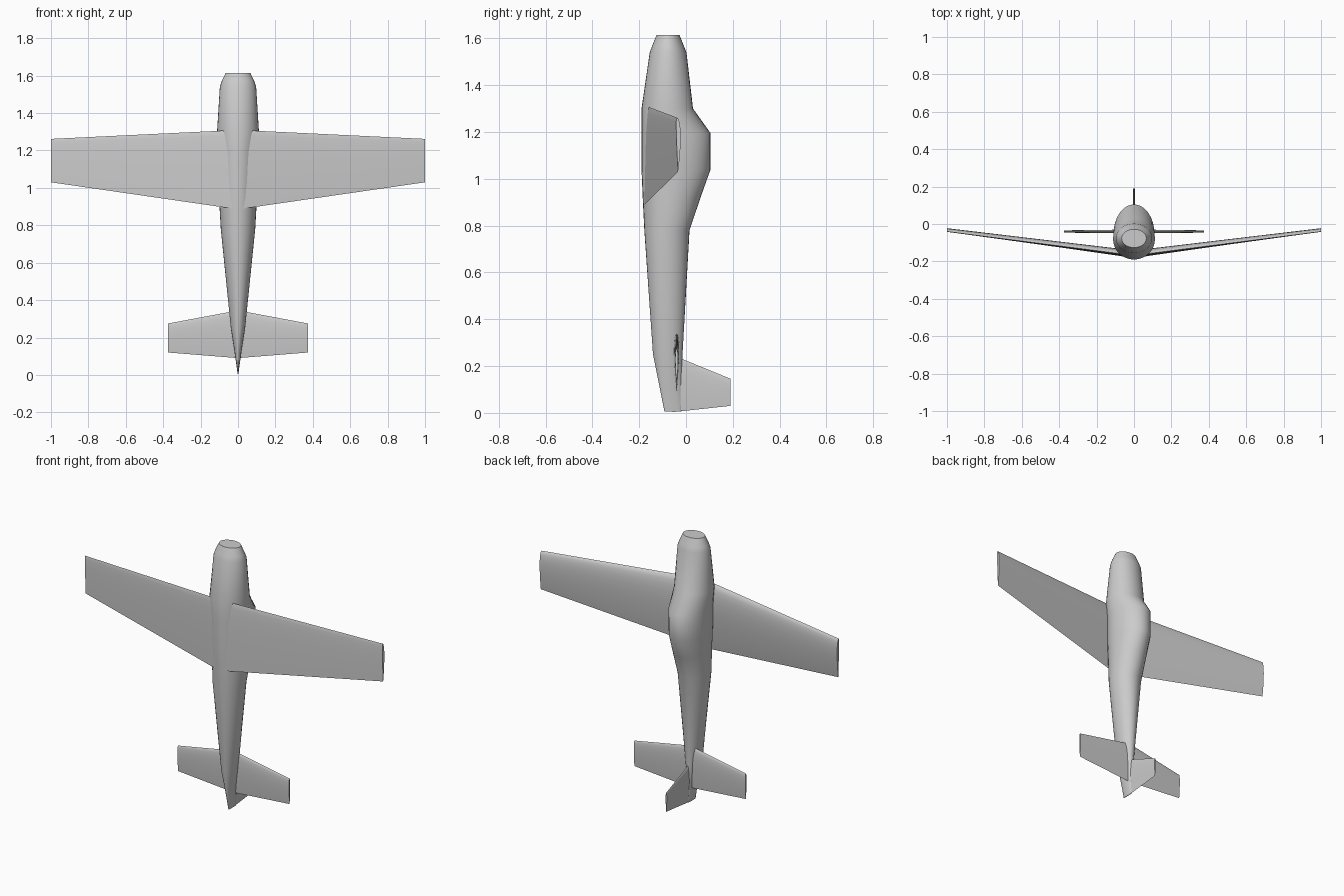
import bpy, math
from mathutils import Vector

cube = bpy.data.objects.get("Cube")
if cube:
    bpy.data.objects.remove(cube, do_unlink=True)

grey = bpy.data.materials.new("plain grey")
grey.use_nodes = True
GREY = (0.6, 0.6, 0.6, 1)
grey.diffuse_color = GREY
grey.node_tree.nodes["Principled BSDF"].inputs["Base Color"].default_value = GREY


def loft(name, rings, angle=50):
    """Skin a list of equal-length closed rings and cap both ends."""
    n = len(rings[0])
    verts = [p for ring in rings for p in ring]
    faces = [tuple(reversed(range(n))),
             tuple(range(len(verts) - n, len(verts)))]
    for r in range(len(rings) - 1):
        for i in range(n):
            a, b = r * n + i, r * n + (i + 1) % n
            faces.append((a, b, b + n, a + n))
    mesh = bpy.data.meshes.new(name)
    mesh.from_pydata(verts, [], faces)
    mesh.materials.append(grey)
    obj = bpy.data.objects.new(name, mesh)
    bpy.context.collection.objects.link(obj)
    bpy.ops.object.select_all(action='DESELECT')
    obj.select_set(True)
    bpy.context.view_layer.objects.active = obj
    # Consistent outward normals, then smooth skin with crisp caps
    bpy.ops.object.mode_set(mode='EDIT')
    bpy.ops.mesh.select_all(action='SELECT')
    bpy.ops.mesh.normals_make_consistent(inside=False)
    bpy.ops.object.mode_set(mode='OBJECT')
    bpy.ops.object.shade_smooth_by_angle(angle=math.radians(angle))
    return obj


def body_ring(z, belly, back, half_width, sides=32):
    """Egg section: widest line stays low where the canopy bulges."""
    mid = min((belly + back) / 2, -0.055)
    ring = []
    for i in range(sides):
        a = 2 * math.pi * i / sides
        reach = back - mid if math.sin(a) > 0 else mid - belly
        ring.append((half_width * math.cos(a), mid + reach * math.sin(a), z))
    return ring


def foil_ring(lead, trail, span_dir, up, down, steps=12):
    """Airfoil section between a leading and a trailing point."""
    lead, trail = Vector(lead), Vector(trail)
    chord = trail - lead
    normal = Vector(span_dir).cross(chord).normalized()
    ts = [(1 - math.cos(math.pi * i / steps)) / 2 for i in range(steps + 1)]

    def bulge(t):
        return 2.6 * (0.594 * math.sqrt(t) - 0.252 * t - 0.703 * t ** 2
                      + 0.569 * t ** 3 - 0.208 * t ** 4) * 1.3

    top = [lead + chord * t + normal * up * bulge(t) for t in ts]
    bottom = [lead + chord * t - normal * down * bulge(t) for t in ts[1:-1]]
    return top + bottom[::-1]


# Fuselage with canopy hump: height, belly, back, half width
stations = [
    (0.005, -0.092, -0.020, 0.002),
    (0.12, -0.115, -0.019, 0.018),
    (0.25, -0.141, -0.015, 0.038),
    (0.78, -0.178, 0.015, 0.092),
    (0.92, -0.185, 0.062, 0.100),
    (1.04, -0.190, 0.105, 0.106),
    (1.195, -0.190, 0.105, 0.110),
    (1.30, -0.190, 0.030, 0.112),
    (1.54, -0.155, 0.002, 0.097),
    (1.57, -0.144, -0.010, 0.087),
    (1.615, -0.126, -0.028, 0.066),
]
loft("fuselage", [body_ring(*s) for s in stations])

# Wings and tailplane, one panel per side
for side, label in ((1, "left"), (-1, "right")):
    span = (side, 0, 0)
    u, d = (1, 0.2)
    flip = -side  # keeps the cambered face towards the canopy
    wing = [foil_ring((side * x, yl, zl), (side * x, yt, zt), span,
                      side * u * t, side * d * t)
            for x, yl, zl, yt, zt, t in ((0, -0.168, 1.31, -0.182, 0.885, 0.045),
                                         (1, -0.040, 1.262, -0.034, 1.03, 0.023))]
    loft(label + "_wing", wing, 60)
    tail = [foil_ring((side * x, -0.04, zl), (side * x, -0.04, zt), span, t, t)
            for x, zl, zt, t in ((0, 0.345, 0.09, 0.016),
                                 (0.375, 0.275, 0.12, 0.009))]
    loft(label + "_tailplane", tail, 60)

# Upright fin behind the tailplane
fin = [foil_ring((0, y, zl), (0, y, zt), (0, 1, 0), t, t)
       for y, zl, zt, t in ((-0.06, 0.248, 0.003, 0.012),
                            (0.19, 0.146, 0.03, 0.006))]
loft("fin", fin, 60)
